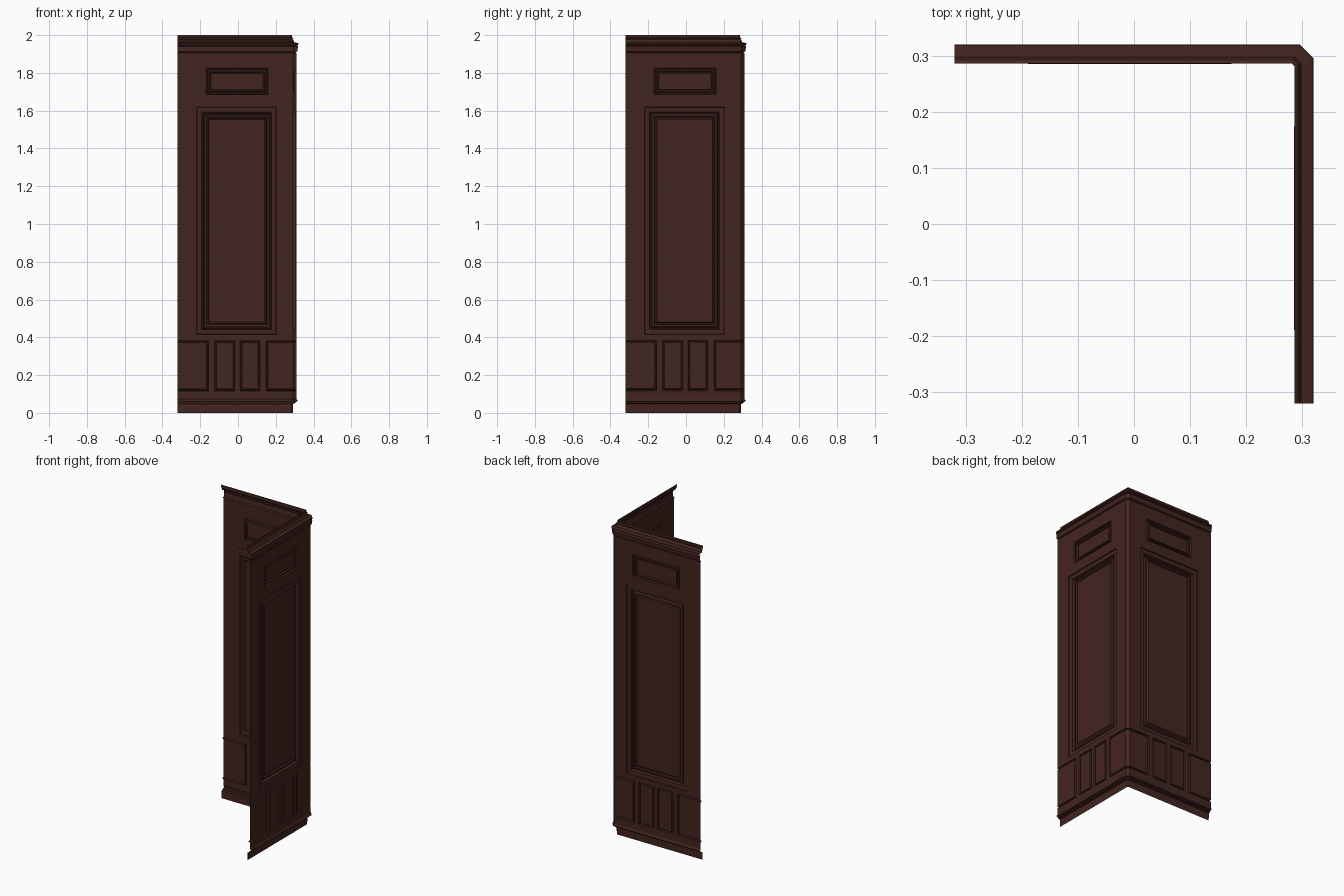
import bpy, bmesh
from mathutils import Vector

if "Cube" in bpy.data.objects:
    bpy.data.objects.remove(bpy.data.objects["Cube"])

R = 0.32          # outermost plane of both wings
D = 0.011         # depth of the plain wall behind that plane
START, END = -0.32, 1.0   # END means "where the wing meets the corner chamfer"

wood = bpy.data.materials.new("dark_wood")
wood.diffuse_color = (0.055, 0.018, 0.014, 1)
wood.use_nodes = True
wood.node_tree.nodes["Principled BSDF"].inputs["Base Color"].default_value = wood.diffuse_color


def place(u, d, z, swap):
    """Wall coordinates (along, depth inward, height) to space."""
    x = 0.295 - 0.414 * d if u == END else u
    y = R - d
    return Vector((y, x, z)) if swap else Vector((x, y, z))


def add_face(bm, pts, out):
    f = bm.faces.new([bm.verts.new(p) for p in pts])
    f.normal_update()
    if f.normal.dot(out) < 0:
        f.normal_flip()


def finish(bm, name):
    bmesh.ops.remove_doubles(bm, verts=bm.verts, dist=1e-5)
    me = bpy.data.meshes.new(name)
    bm.to_mesh(me)
    bm.free()
    me.materials.append(wood)
    bpy.context.collection.objects.link(bpy.data.objects.new(name, me))


def corner_strip(bm, prof):
    for (z0, d0), (z1, d1) in zip(prof, prof[1:]):
        add_face(bm, [place(END, d0, z0, False), place(END, d0, z0, True),
                      place(END, d1, z1, True), place(END, d1, z1, False)], Vector((1, 1, 0)))


def moulding(name, prof):
    """Profile of (height, depth) swept along both wings and the chamfer."""
    bm = bmesh.new()
    for swap in (False, True):
        out = Vector((1, 0, 0)) if swap else Vector((0, 1, 0))
        for (z0, d0), (z1, d1) in zip(prof, prof[1:]):
            add_face(bm, [place(START, d0, z0, swap), place(END, d0, z0, swap),
                          place(END, d1, z1, swap), place(START, d1, z1, swap)], out)
    corner_strip(bm, prof)
    finish(bm, name)


def ring(rect, i):
    """Inset a rectangle, leaving sides that run off the wing in place."""
    u0, u1, z0, z1 = rect
    a = u0 if u0 == START else u0 + i
    b = u1 if u1 == END else u1 - i
    return [(a, z0 + i), (b, z0 + i), (b, z1 - i), (a, z1 - i)]


def panel(bm, rect, prof, swap, out):
    for (i0, d0), (i1, d1) in zip(prof, prof[1:]):
        r0, r1 = ring(rect, i0), ring(rect, i1)
        for k in range(4):
            if (k == 1 and rect[1] == END) or (k == 3 and rect[0] == START):
                continue
            n = (k + 1) % 4
            add_face(bm, [place(r0[k][0], d0, r0[k][1], swap), place(r0[n][0], d0, r0[n][1], swap),
                          place(r1[n][0], d1, r1[n][1], swap), place(r1[k][0], d1, r1[k][1], swap)], out)
    i, d = prof[-1]
    add_face(bm, [place(u, d, z, swap) for u, z in ring(rect, i)], out)


# Panel profiles: (inset, depth)
groove = [(0, D), (0.003, 0.021), (0.008, 0.021), (0.011, D)]
small = [(0, D), (0.003, 0.022), (0.008, 0.022), (0.011, 0.014), (0.017, 0.016),
         (0.020, 0.026), (0.024, 0.026), (0.027, 0.02)]
tall = [(0, D), (0.003, 0.017), (0.027, 0.019), (0.031, 0.0345), (0.036, 0.0345),
        (0.042, 0.024), (0.052, 0.022), (0.056, 0.03), (0.06, 0.03), (0.066, 0.024)]
Z0, Z1 = 0.117, 0.383
panels = [((START, -0.155, Z0, Z1), groove), ((-0.125, -0.015, Z0, Z1), groove),
          ((0.01, 0.117, Z0, Z1), groove), ((0.148, END, Z0, Z1), groove),
          ((-0.17, 0.16, 1.685, 1.825), small), ((-0.22, 0.205, 0.415, 1.62), tall)]
LOW, HIGH = 0.075, 1.905

# Panelled wall, two wings
bm = bmesh.new()
us = sorted({START, END} | {u for r, _ in panels for u in r[:2]})
zs = sorted({LOW, HIGH} | {z for r, _ in panels for z in r[2:]})
for swap in (False, True):
    out = Vector((1, 0, 0)) if swap else Vector((0, 1, 0))
    for a, b in zip(us, us[1:]):
        for c, e in zip(zs, zs[1:]):
            mu, mz = (a + b) / 2, (c + e) / 2
            if not any(r[0] < mu < r[1] and r[2] < mz < r[3] for r, _ in panels):
                add_face(bm, [place(a, D, c, swap), place(b, D, c, swap),
                              place(b, D, e, swap), place(a, D, e, swap)], out)
    for rect, prof in panels:
        panel(bm, rect, prof, swap, out)
# Chamfered corner carries the horizontal grooves round
corner_strip(bm, [(LOW, D)] + [(Z0 + i, d) for i, d in groove]
             + [(Z1 - i, d) for i, d in reversed(groove)] + [(HIGH, D)])
finish(bm, "panelled_wall")

# Skirting and crown
moulding("baseboard", [(0, 0.03), (0.048, 0.029), (0.051, 0.017), (0.057, 0.016),
                       (0.06, 0.006), (0.067, 0.006), (LOW, D)])
moulding("crown_moulding", [(HIGH, D), (1.909, 0.017), (1.913, 0.006), (1.94, 0.002), (1.946, 0.007),
                            (1.95, 0.0), (1.958, 0.001), (1.962, 0.022), (1.972, 0.026),
                            (1.978, 0.031), (1.984, 0.027), (1.988, 0.034), (2.0, 0.034)])
